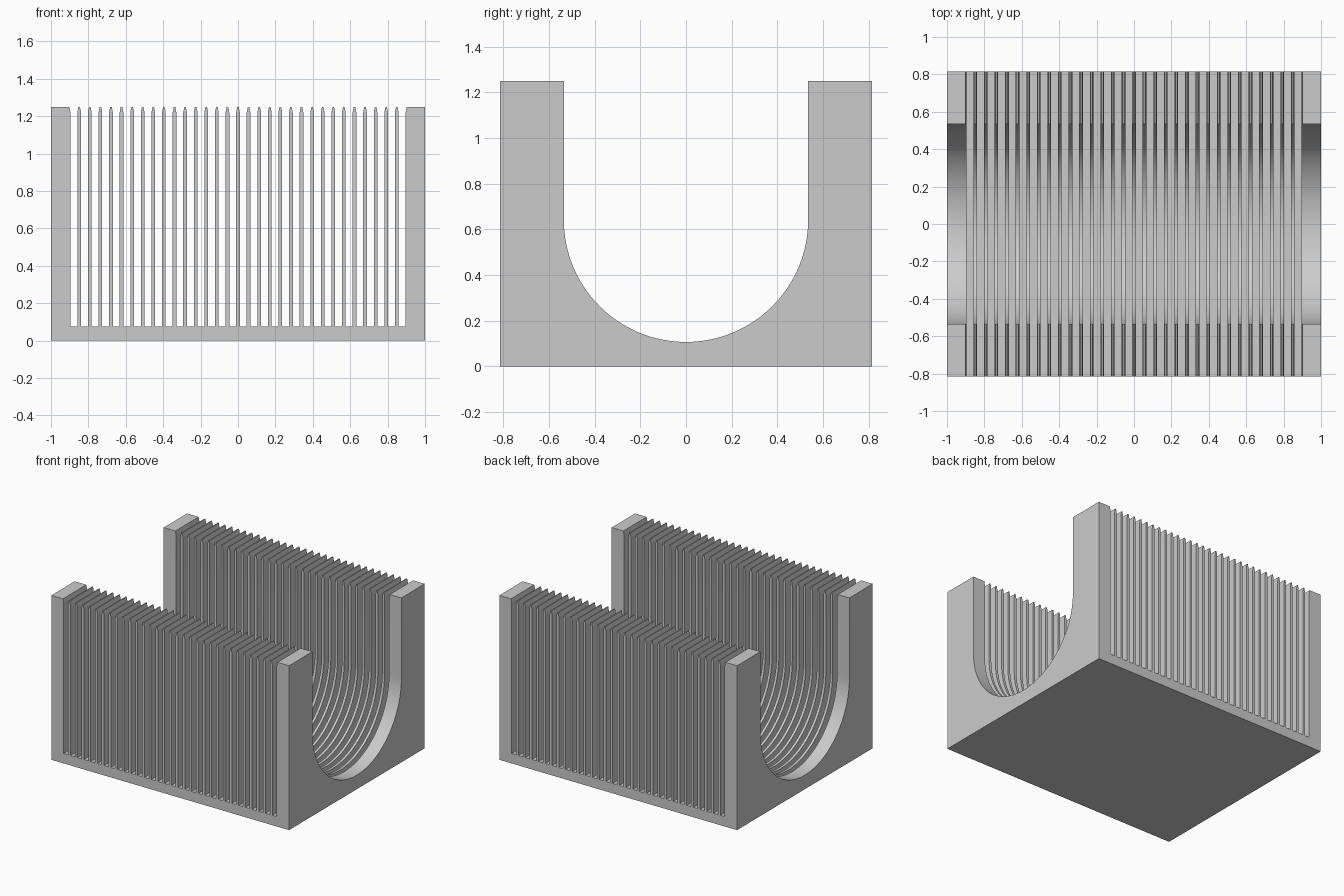
import bpy
import bmesh
from math import cos, sin, pi, radians

if "Cube" in bpy.data.objects:
    bpy.data.objects.remove(bpy.data.objects["Cube"], do_unlink=True)

HALF_LENGTH, HALF_DEPTH, HEIGHT = 1.0, 0.815, 1.25
RADIUS, TROUGH_BOTTOM = 0.535, 0.107
SLOTS, PITCH, SLOT_HALF = 32, 0.0566, 0.0184
SLOT_FLOOR, BEVEL_START, BEVEL_WIDTH = 0.075, 1.22, 0.006
CURVE_STEPS = 64


def prism(bm, points, shift):
    """Close a planar loop of points and extrude it along shift."""
    face = bm.faces.new([bm.verts.new(p) for p in points])
    ret = bmesh.ops.extrude_face_region(bm, geom=[face], use_keep_orig=True)
    verts = [g for g in ret["geom"] if isinstance(g, bmesh.types.BMVert)]
    bmesh.ops.translate(bm, verts=verts, vec=shift)


def make_object(name, bm):
    bmesh.ops.recalc_face_normals(bm, faces=bm.faces)
    mesh = bpy.data.meshes.new(name)
    bm.to_mesh(mesh)
    bm.free()
    obj = bpy.data.objects.new(name, mesh)
    bpy.context.collection.objects.link(obj)
    return obj


grey = bpy.data.materials.new("light grey")
grey.use_nodes = True
grey.diffuse_color = (0.6, 0.6, 0.6, 1)
grey.node_tree.nodes["Principled BSDF"].inputs["Base Color"].default_value = (0.6, 0.6, 0.6, 1)

# Block with a round-bottomed trough
center_z = TROUGH_BOTTOM + RADIUS
profile = [(-HALF_DEPTH, HEIGHT), (-HALF_DEPTH, 0), (HALF_DEPTH, 0),
           (HALF_DEPTH, HEIGHT), (RADIUS, HEIGHT)]
for i in range(CURVE_STEPS + 1):
    a = pi * i / CURVE_STEPS
    profile.append((RADIUS * cos(a), center_z - RADIUS * sin(a)))
profile.append((-RADIUS, HEIGHT))
bm = bmesh.new()
prism(bm, [(-HALF_LENGTH, y, z) for y, z in profile], (2 * HALF_LENGTH, 0, 0))
block = make_object("slotted_trough_block", bm)
block.data.materials.append(grey)

# Row of slot cutters, flared at the top to bevel the fin tips
overshoot = 0.01
flare = BEVEL_WIDTH * (HEIGHT + overshoot - BEVEL_START) / (HEIGHT - BEVEL_START)
half_slot = [(SLOT_HALF, SLOT_FLOOR), (SLOT_HALF, BEVEL_START),
             (SLOT_HALF + flare, HEIGHT + overshoot)]
slot = half_slot + [(-x, z) for x, z in reversed(half_slot)]
bm = bmesh.new()
for i in range(SLOTS):
    cx = (i - (SLOTS - 1) / 2) * PITCH
    prism(bm, [(cx + x, -1, z) for x, z in slot], (0, 2, 0))
cutter = make_object("slot_cutters", bm)
cutter.data.materials.append(grey)
cutter.hide_render = True

# Cut the slots, leaving thin fins between the two end walls
cut = block.modifiers.new("slots", "BOOLEAN")
cut.operation = "DIFFERENCE"
cut.solver = "EXACT"
cut.object = cutter
bpy.ops.object.select_all(action="DESELECT")
block.select_set(True)
bpy.context.view_layer.objects.active = block
bpy.ops.object.modifier_apply(modifier=cut.name)
bpy.data.objects.remove(cutter, do_unlink=True)
bpy.ops.object.shade_smooth_by_angle(angle=radians(8))
